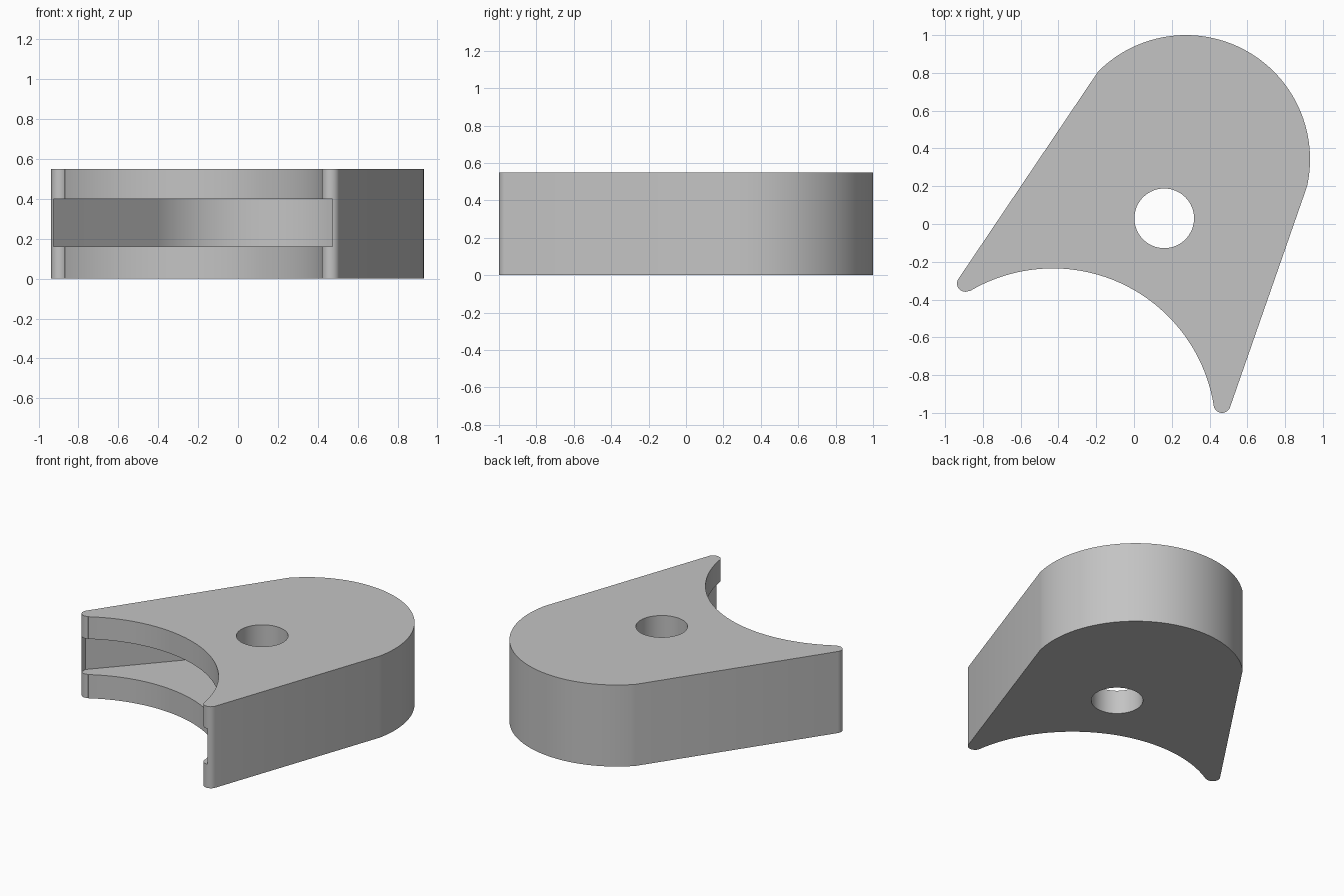
import bpy, bmesh
from math import sin, cos, radians, atan2, acos, degrees, hypot

if "Cube" in bpy.data.objects:
    bpy.data.objects.remove(bpy.data.objects["Cube"], do_unlink=True)

HEIGHT = 0.55


def arc(cx, cy, r, start, end, steps):
    angles = [radians(start + (end - start) * i / steps) for i in range(steps + 1)]
    return [(cx + r * cos(a), cy + r * sin(a)) for a in angles]


def prism(name, outline, low, high):
    """Extrude a closed outline between two heights."""
    bm = bmesh.new()
    base = bm.faces.new([bm.verts.new((x, y, low)) for x, y in outline])
    top = bmesh.ops.extrude_face_region(bm, geom=[base])["geom"]
    verts = [v for v in top if isinstance(v, bmesh.types.BMVert)]
    bmesh.ops.translate(bm, verts=verts, vec=(0, 0, high - low))
    bmesh.ops.recalc_face_normals(bm, faces=bm.faces[:])
    mesh = bpy.data.meshes.new(name)
    bm.to_mesh(mesh)
    bm.free()
    obj = bpy.data.objects.new(name, mesh)
    bpy.context.collection.objects.link(obj)
    return obj


def cut(target, cutter):
    cutter.hide_render = True
    bpy.context.view_layer.objects.active = target
    mod = target.modifiers.new("cut", "BOOLEAN")
    mod.operation, mod.solver, mod.object = "DIFFERENCE", "EXACT", cutter
    bpy.ops.object.modifier_apply(modifier=mod.name)
    bpy.data.objects.remove(cutter, do_unlink=True)


def tangent_angle(point, centre, r, side):
    """Angle on a circle where the line from a point touches it."""
    dx, dy = point[0] - centre[0], point[1] - centre[1]
    return degrees(atan2(dy, dx) + side * acos(r / hypot(dx, dy)))


# Body: round back, straight flanks, rounded tips, concave front
outline = arc(0.275, 0.343, 0.657, -12.7, 135, 56)
outline += arc(-0.893, -0.315, 0.044, 146, 300, 12)
outline += arc(-0.43, -1.098, 0.863, 120.5, 9.9, 56)
outline += arc(0.466, -0.955, 0.045, 190, 340, 12)
body = prism("bracket_body", outline, 0, HEIGHT)

# Slot behind the concave front: flared walls meeting a round end
left, right = (-0.925, -0.305), (0.47, -1.01)
centre, radius = (0.055, -0.15), 0.62
a = tangent_angle(left, centre, radius, -1) % 360
b = tangent_angle(right, centre, radius, 1)
slot = [left] + arc(*centre, radius, a, b, 56) + [right, (0.47, -1.3), (-0.925, -1.3)]
cut(body, prism("slot_cutter", slot, 0.16, 0.40))

# Pin hole
cut(body, prism("hole_cutter", arc(0.16, 0.03, 0.158, 0, 354.375, 63), -0.1, HEIGHT + 0.1))

# Plain grey finish
grey = bpy.data.materials.new("light_grey")
grey.use_nodes = True
colour = (0.55, 0.55, 0.55, 1)
grey.diffuse_color = colour
grey.node_tree.nodes["Principled BSDF"].inputs["Base Color"].default_value = colour
body.data.materials.clear()
body.data.materials.append(grey)
for poly in body.data.polygons:
    poly.material_index = 0

bpy.ops.object.select_all(action="DESELECT")
body.select_set(True)
bpy.context.view_layer.objects.active = body
bpy.ops.object.shade_smooth_by_angle(angle=radians(15))
